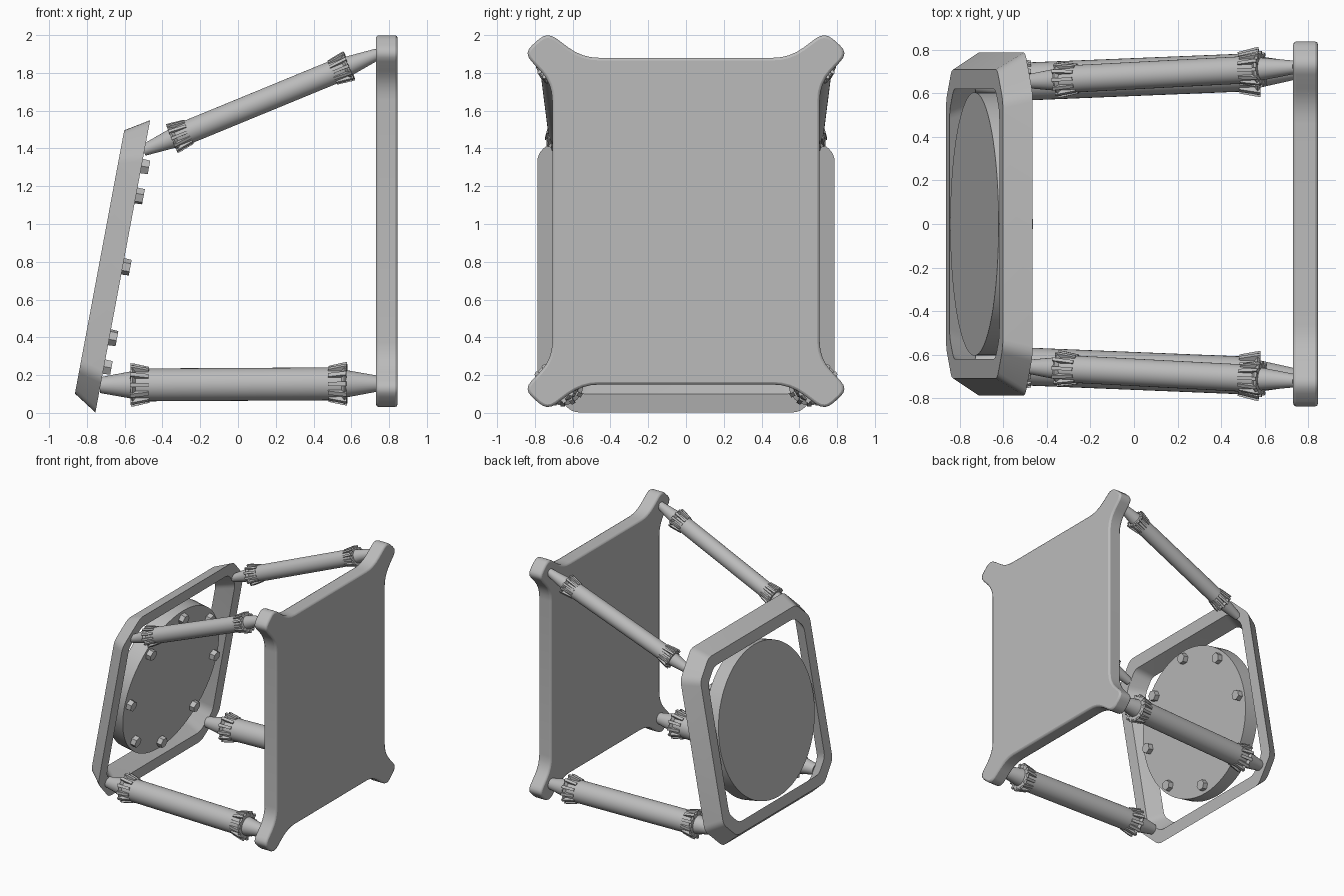
import bpy
import bmesh
import math
from mathutils import Matrix, Vector

if "Cube" in bpy.data.objects:
    bpy.data.objects.remove(bpy.data.objects["Cube"], do_unlink=True)

grey = bpy.data.materials.new("plain_grey")
grey.use_nodes = True
colour = (0.5, 0.5, 0.5, 1)
grey.diffuse_color = colour
grey.node_tree.nodes["Principled BSDF"].inputs["Base Color"].default_value = colour


def finish(bm, name, matrix, bevel=0):
    bmesh.ops.recalc_face_normals(bm, faces=bm.faces)
    mesh = bpy.data.meshes.new(name)
    bm.to_mesh(mesh)
    bm.free()
    mesh.materials.append(grey)
    obj = bpy.data.objects.new(name, mesh)
    bpy.context.collection.objects.link(obj)
    obj.matrix_world = matrix
    bpy.ops.object.select_all(action='DESELECT')
    obj.select_set(True)
    bpy.context.view_layer.objects.active = obj
    bpy.ops.object.shade_smooth_by_angle(angle=math.radians(32))
    if bevel:
        mod = obj.modifiers.new("edge_rounding", 'BEVEL')
        mod.width = bevel
        mod.segments = 2
        mod.limit_method = 'ANGLE'
        mod.angle_limit = math.radians(50)
    return obj


def axes(x, y, z, origin):
    m = Matrix((x, y, z)).transposed().to_4x4()
    m.translation = origin
    return m


def rounded_outline(quarter, steps=5):
    """Mirror (x, y, cut) corners into four quarters and round each corner."""
    half = quarter + [(x, -y, c) for x, y, c in reversed(quarter)]
    full = half + [(-x, y, c) for x, y, c in reversed(half)]
    out = []
    for i, (x, y, cut) in enumerate(full):
        p = Vector((x, y))
        a = p + (Vector(full[i - 1][:2]) - p).normalized() * cut
        b = p + (Vector(full[(i + 1) % len(full)][:2]) - p).normalized() * cut
        for k in range(steps):
            t = k / (steps - 1)
            out.append(a * (1 - t) ** 2 + p * 2 * t * (1 - t) + b * t * t)
    return out


def loop_verts(bm, outline, z):
    return [bm.verts.new((p.x, p.y, z)) for p in outline]


def bridge(bm, a, b):
    n = len(a)
    for i in range(n):
        j = (i + 1) % n
        bm.faces.new((a[i], a[j], b[j], b[i]))


# Large flat panel with four ears
bm = bmesh.new()
outline = rounded_outline([(0.55, 0.865, 0.09), (0.735, 1.003, 0.06),
                           (0.86, 0.89, 0.06), (0.708, 0.73, 0.09)])
low, high = loop_verts(bm, outline, -0.057), loop_verts(bm, outline, 0.057)
bridge(bm, low, high)
bm.faces.new(low)
bm.faces.new(high)
finish(bm, "eared_panel",
       axes((0, 1, 0), (0, 0, 1), (1, 0, 0), (0.788, 0, 1.015)), 0.014)

# Tilted frame: tapered octagonal ring
tilt = math.radians(10.6)
s, c = math.sin(tilt), math.cos(tilt)
frame_matrix = axes((0, 1, 0), (s, 0, c), (c, 0, -s), (-0.61, 0, 0.776))
DEPTH = 0.125


def octagon(half, chamfer):
    return rounded_outline([(half - chamfer, half, 0.04), (half, half - chamfer, 0.04)])


bm = bmesh.new()
rings = [loop_verts(bm, octagon(h, ch), z) for h, ch, z in (
    (0.787, 0.185, 0), (0.709, 0.14, -DEPTH), (0.62, 0.1, -DEPTH), (0.688, 0.126, 0))]
for i in range(4):
    bridge(bm, rings[i], rings[(i + 1) % 4])
finish(bm, "tilted_frame", frame_matrix)

# Round disc inside the frame
bm = bmesh.new()
bmesh.ops.create_cone(bm, cap_ends=True, segments=64, radius1=0.605, radius2=0.605,
                      depth=DEPTH, matrix=Matrix.Translation((0, 0, -DEPTH / 2)))
finish(bm, "round_disc", frame_matrix)

# Ring of hexagonal bolts
for i in range(8):
    a = i * math.pi / 4
    bm = bmesh.new()
    bmesh.ops.create_cone(bm, cap_ends=True, segments=6, radius1=0.045, radius2=0.042,
                          depth=0.05)
    spot = Matrix.Translation((0.54 * math.cos(a), 0.54 * math.sin(a), 0.015))
    finish(bm, f"bolt_{i + 1}", frame_matrix @ spot @ Matrix.Rotation(a, 4, 'Z'))


def strut(name, start, end, scale):
    """Turned rod with tapered tips and a finned collar near each end."""
    start, end = Vector(start), Vector(end)
    length = (end - start).length
    tip = [(0.042, 0), (0.072, 0.165), (0.098, 0.165), (0.108, 0.175),
           (0.086, 0.19), (0.087, 0.26)]
    profile = tip + [(r, length - z) for r, z in reversed(tip)]
    bm = bmesh.new()
    n = 32
    loops = []
    for r, z in profile:
        loops.append([bm.verts.new((r * scale * math.cos(k * math.tau / n),
                                    r * scale * math.sin(k * math.tau / n), z))
                      for k in range(n)])
    for a, b in zip(loops, loops[1:]):
        bridge(bm, a, b)
    bm.faces.new(loops[0])
    bm.faces.new(loops[-1])
    # Collar fins
    fin = [(0.08, 0.163), (0.115, 0.163), (0.113, 0.18), (0.095, 0.26), (0.08, 0.26)]
    for flip in (False, True):
        for k in range(12):
            turn = Matrix.Rotation(k * math.tau / 12, 3, 'Z')
            sides = [[bm.verts.new(turn @ Vector((r * scale, w * scale,
                                                  length - z if flip else z)))
                      for r, z in fin] for w in (-0.011, 0.011)]
            bridge(bm, *sides)
            for side in sides:
                bm.faces.new(side)
    turn = (end - start).to_track_quat('Z', 'Y').to_matrix().to_4x4()
    finish(bm, name, Matrix.Translation(start) @ turn)


# Four struts joining the panel and the frame
for side, label in ((-1, "front"), (1, "back")):
    strut(f"{label}_lower_strut", (-0.73, side * 0.645, 0.147),
          (0.74, side * 0.705, 0.155), 1.0)
    strut(f"{label}_upper_strut", (-0.5, side * 0.655, 1.39),
          (0.74, side * 0.72, 1.9), 0.72)
